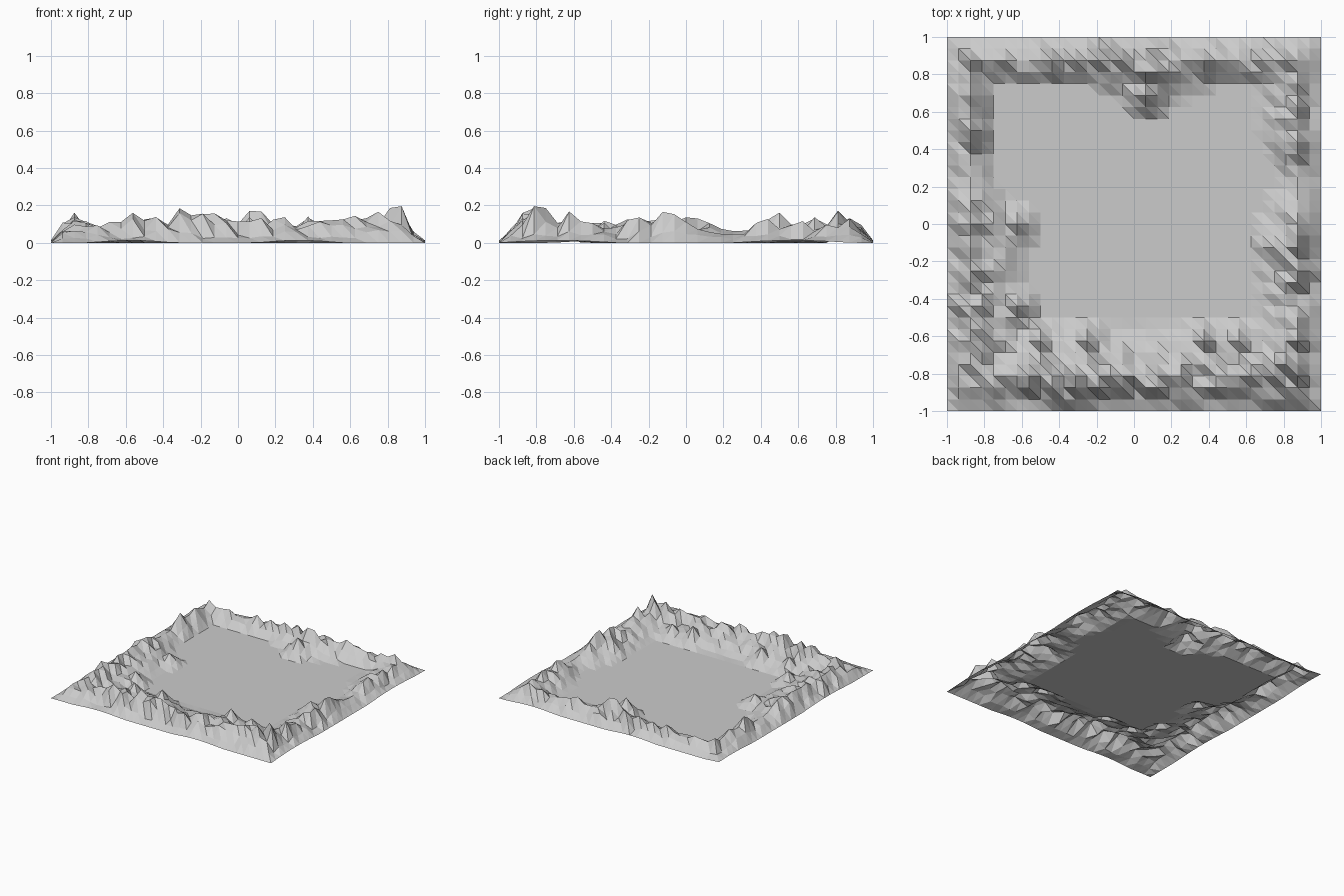
import bpy, bmesh, math, random

if "Cube" in bpy.data.objects:
    bpy.data.objects.remove(bpy.data.objects["Cube"])

random.seed(23)
N = 32
STEP = 2 / N

# Per side, sampled every 0.25 along the side: crest height, ridge width; crest distance from edge
SIDES = {
    "north": ([.05, .09, .11, .11, .11, .12, .10, .10, .07],
              [.22, .24, .22, .24, .36, .33, .22, .28, .30], .125),
    "south": ([.06, .10, .12, .13, .12, .12, .11, .14, .10],
              [.40, .42, .48, .46, .44, .46, .48, .46, .40], .19),
    "west": ([.06, .11, .11, .12, .12, .09, .12, .11, .06],
             [.42, .42, .43, .43, .40, .24, .23, .23, .25], .125),
    "east": ([.08, .15, .11, .12, .12, .08, .11, .11, .07],
             [.40, .40, .34, .37, .35, .20, .32, .32, .30], .125),
}

# Individual summits: x, y, height
PEAKS = [(.875, -.81, .20), (.81, -.75, .19), (-.31, -.81, .19), (-.25, -.625, .13),
         (.0625, .69, .14), (.0625, .81, .175), (.125, .81, .17), (-.875, .5, .165),
         (.875, -.125, .165), (.375, -.625, .14), (-.56, -.81, .165), (-.625, -.44, .11),
         (-.625, 0, .09), (-.44, .875, .15), (.75, -.125, .11), (-.125, -.81, .16),
         (-.5, -.625, .12), (-.875, .0625, .13), (.81, .875, .15), (.56, -.625, .11),
         (-.875, .875, .15), (-.875, -.25, .14), (.875, .44, .13)]


def sample(table, u):
    f = (u + 1) * 4
    i = min(int(f), 7)
    return table[i] + (table[i + 1] - table[i]) * (f - i)


def height(x, y):
    dist = {"north": (x, 1 - y), "south": (x, 1 + y),
            "west": (y, 1 + x), "east": (y, 1 - x)}
    h, ramp = 0, 1
    for k, (name, (u, d)) in enumerate(dist.items()):
        crest, width, c = SIDES[name]
        # Wavering foot of the outer slope
        foot = .13 + .025 * math.sin(11 * u + 2 * k)
        steep = 1.5 if name in ("south", "east") else 1
        ramp = min(ramp, (d / foot) ** steep)
        w = sample(width, u)
        t = min(1, max(0, (d - c) / (w - c)))
        h = max(h, sample(crest, u) * (1 - t) ** .9)
    h *= random.uniform(.55, 1.3)
    for px, py, ph in PEAKS:
        h = max(h, ph * (1 - math.hypot(x - px, y - py) / .12))
    # Outer slopes are broken up by spurs; border lifts only slightly
    if ramp < .8:
        h *= random.uniform(.7, 1.4)
    edge = max(0, .013 * math.sin(7 * x + 5 * y - 2)) if ramp < .1 else 0
    return max(min(h * ramp, .2), edge)


# Terrain sheet: square grid with one consistent diagonal per cell
bm = bmesh.new()
grid = [[bm.verts.new((-1 + i * STEP, -1 + j * STEP,
                       height(-1 + i * STEP, -1 + j * STEP)))
         for j in range(N + 1)] for i in range(N + 1)]
for i in range(N):
    for j in range(N):
        a, b = grid[i][j], grid[i + 1][j]
        c, d = grid[i + 1][j + 1], grid[i][j + 1]
        bm.faces.new((a, b, d))
        bm.faces.new((b, c, d))
mesh = bpy.data.meshes.new("mountain_ring_terrain")
bm.to_mesh(mesh)
bm.free()
terrain = bpy.data.objects.new("mountain_ring_terrain", mesh)
bpy.context.collection.objects.link(terrain)
